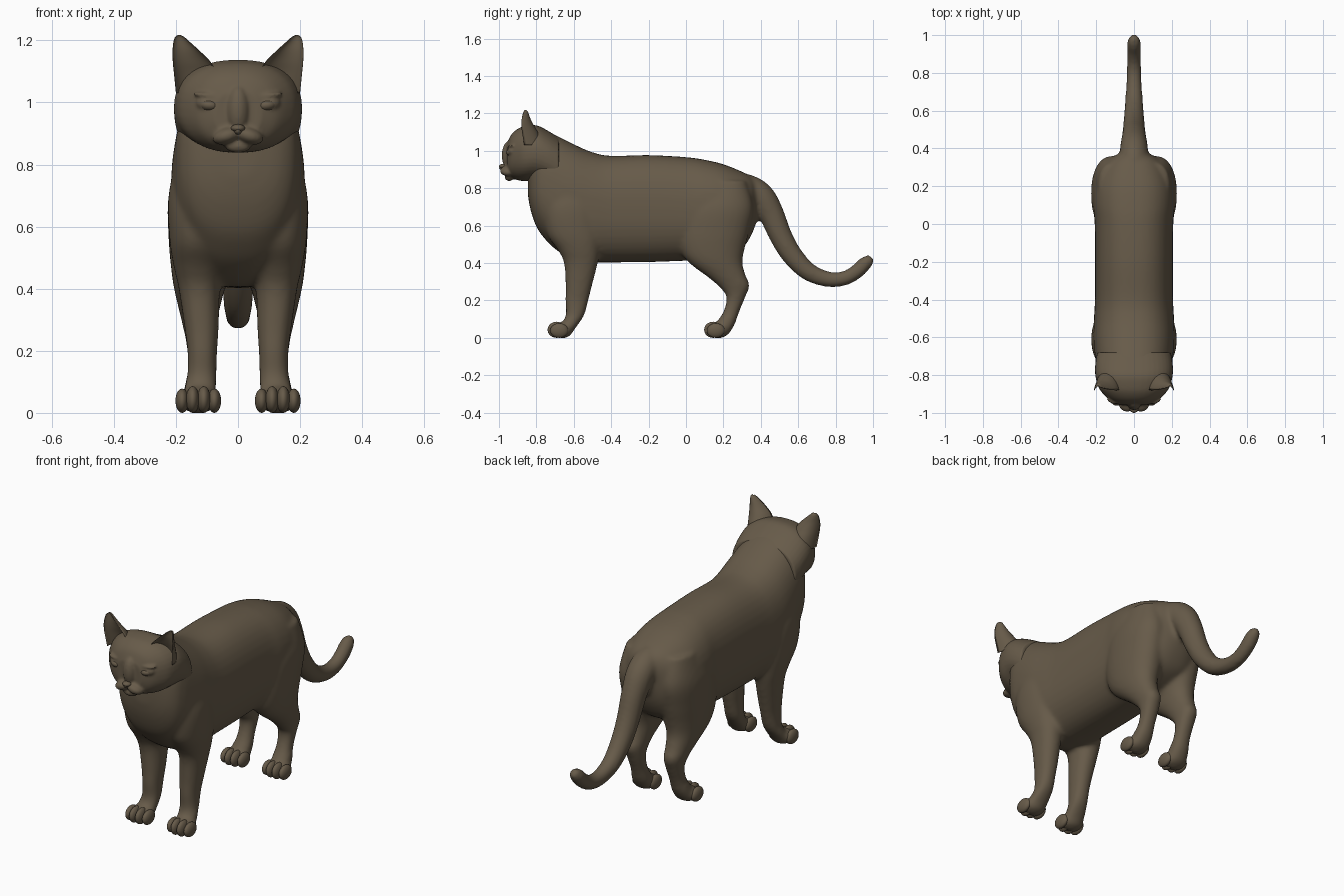
import bpy, bmesh, math
from mathutils import Vector, Matrix

if "Cube" in bpy.data.objects:
    bpy.data.objects.remove(bpy.data.objects["Cube"])

fur = bpy.data.materials.new("brown_fur")
fur.diffuse_color = (0.135, 0.104, 0.067, 1)
fur.use_nodes = True
fur.node_tree.nodes["Principled BSDF"].inputs["Base Color"].default_value = fur.diffuse_color


def spline(rows, k=5):
    """Catmull-Rom refinement of a short table of stations."""
    out = []
    for i in range(len(rows) - 1):
        quad = [rows[max(i - 1, 0)], rows[i], rows[i + 1], rows[min(i + 2, len(rows) - 1)]]
        for j in range(k):
            t = j / k
            out.append([0.5 * (2 * b + (c - a) * t + (2 * a - 5 * b + 4 * c - d) * t * t
                               + (3 * b - a - 3 * c + d) * t ** 3) for a, b, c, d in zip(*quad)])
    return out + [list(rows[-1])]


def loft(bm, rings, power=2.0, n=32, scoop=None):
    """Skin through superellipse rings (centre, u, v); scoop folds the front half back."""
    def sp(a):
        return math.copysign(abs(a) ** (2 / power), a)
    loops = []
    for c, u, v in rings:
        loop = []
        for i in range(n):
            a = 2 * math.pi * i / n
            s = sp(math.sin(a))
            if scoop and s < 0:
                s *= -scoop
            loop.append(bm.verts.new(Vector(c) + Vector(u) * sp(math.cos(a)) + Vector(v) * s))
        loops.append(loop)
    for a, b in zip(loops, loops[1:]):
        for i in range(n):
            bm.faces.new((a[i], a[(i + 1) % n], b[(i + 1) % n], b[i]))
    bm.faces.new(loops[0])
    bm.faces.new(loops[-1])


def loft_y(bm, rows, power):
    """Stations along the body: y, top z, bottom z, half width."""
    loft(bm, [((0, y, (t + b) / 2), (w, 0, 0), (0, 0, (t - b) / 2))
              for y, t, b, w in spline(rows)], power, 40)


def loft_z(bm, rows, side, power=2.2):
    """Stations up a leg: z, front y, back y, inner x, outer x."""
    loft(bm, [((side * (i + o) / 2, (f + b) / 2, z), ((o - i) / 2, 0, 0), (0, (b - f) / 2, 0))
              for z, f, b, i, o in spline(rows)], power)


def ball(bm, loc, radii, tilt=0):
    m = Matrix.Translation(loc) @ Matrix.Rotation(tilt, 4, 'Y') @ Matrix.Diagonal((*radii, 1))
    bmesh.ops.create_uvsphere(bm, u_segments=28, v_segments=16, radius=1, matrix=m)


def finish(bm, name, voxel=0, relax=0):
    bmesh.ops.recalc_face_normals(bm, faces=bm.faces)
    for f in bm.faces:
        f.smooth = True
    me = bpy.data.meshes.new(name)
    bm.to_mesh(me)
    bm.free()
    me.materials.append(fur)
    ob = bpy.data.objects.new(name, me)
    bpy.context.collection.objects.link(ob)
    if voxel:
        r = ob.modifiers.new("blend", 'REMESH')
        r.mode, r.voxel_size, r.use_smooth_shade = 'VOXEL', voxel, True
        s = ob.modifiers.new("relax", 'SMOOTH')
        s.factor, s.iterations = 0.5, relax
    return ob


# body: torso, legs and tail blended into one skin
bm = bmesh.new()
loft_y(bm, [(-.845, .93, .76, .06), (-.83, .98, .68, .13), (-.80, 1.07, .595, .175),
            (-.76, 1.105, .535, .195), (-.70, 1.085, .475, .207), (-.60, 1.035, .415, .216),
            (-.50, .992, .403, .212), (-.40, .973, .403, .207), (-.20, .977, .405, .206),
            (0, .966, .412, .208), (.10, .952, .415, .217), (.20, .928, .43, .212),
            (.30, .888, .48, .175), (.35, .86, .55, .125), (.38, .83, .63, .06)], 2.4)

FRONT = [(.015, -.70, -.62, .075, .18), (.06, -.675, -.585, .07, .178), (.12, -.643, -.545, .069, .164),
         (.20, -.645, -.522, .067, .163), (.28, -.644, -.502, .062, .173), (.40, -.652, -.472, .058, .191),
         (.47, -.685, -.46, .045, .207), (.56, -.745, -.45, .03, .221), (.70, -.76, -.47, .03, .224),
         (.85, -.72, -.52, .05, .19)]
HIND = [(.015, .14, .225, .075, .18), (.07, .155, .26, .07, .176), (.14, .20, .285, .076, .162),
        (.22, .216, .318, .073, .166), (.28, .17, .34, .068, .178), (.33, .11, .32, .06, .19),
        (.40, .018, .302, .042, .206), (.47, -.03, .312, .02, .216), (.57, -.045, .338, .01, .224),
        (.70, -.02, .36, .01, .224), (.84, .08, .32, .04, .185)]
for s in (1, -1):
    loft_z(bm, FRONT, s)
    loft_z(bm, HIND, s)
    for py in (-.66, .175):
        ball(bm, (s * .128, py, .041), (.067, .056, .043))

path = spline([(.25, .81, .07), (.33, .795, .078), (.40, .75, .077), (.455, .665, .068), (.505, .548, .061),
               (.565, .445, .056), (.65, .357, .049), (.75, .315, .042), (.84, .316, .039),
               (.91, .352, .039), (.955, .395, .038), (.983, .42, .028), (.997, .433, .008)])
rings = []
for i, (y, z, r) in enumerate(path):
    p, q = path[max(i - 1, 0)], path[min(i + 1, len(path) - 1)]
    t = Vector((0, q[0] - p[0], q[1] - p[1])).normalized()
    rings.append(((0, y, z), (r * .96, 0, 0), (0, -t.z * r, t.y * r)))
loft(bm, rings)
finish(bm, "body", 0.011, 9)

# head: skull, brow, muzzle and chin
bm = bmesh.new()
loft_y(bm, [(-.958, 1.035, .89, .075), (-.935, 1.085, .858, .125), (-.90, 1.117, .843, .163),
            (-.86, 1.132, .838, .19), (-.80, 1.136, .84, .205), (-.74, 1.108, .82, .205),
            (-.68, 1.07, .78, .195)], 2.3)
ball(bm, (0, -.943, .975), (.038, .042, .08))
ball(bm, (0, -.945, .859), (.042, .024, .021))
for s in (1, -1):
    ball(bm, (s * .036, -.95, .893), (.047, .044, .027), s * .3)
    ball(bm, (s * .092, -.926, .996), (.045, .030, .027), s * -.1)
    ball(bm, (s * .09, -.928, 1.022), (.055, .026, .010), s * -.12)
finish(bm, "head", 0.0065, 4)

# nose and eyes
bm = bmesh.new()
ball(bm, (0, -.975, .917), (.023, .025, .013))
ball(bm, (0, -.978, .909), (.012, .021, .013))
finish(bm, "nose")
for s, side in ((1, "left"), (-1, "right")):
    bm = bmesh.new()
    ball(bm, (s * .091, -.928, .991), (.034, .034, .021), s * -.1)
    finish(bm, side + "_eye")

    # ear: crescent section, hollow towards the front
    bm = bmesh.new()
    rows = spline([(1.03, .085, .200, -.865, .10), (1.09, .072, .206, -.875, .088), (1.13, .088, .210, -.88, .07),
                   (1.165, .122, .211, -.879, .05), (1.195, .155, .208, -.873, .033),
                   (1.21, .172, .203, -.868, .022), (1.217, .184, .195, -.864, .01)])
    loft(bm, [((s * (i + o) / 2, y, z), ((o - i) / 2, 0, 0), (0, d, 0)) for z, i, o, y, d in rows],
         scoop=.6)
    finish(bm, side + "_ear")

    # toes on both paws of this side
    for py, name in ((-.692, "front"), (.145, "hind")):
        bm = bmesh.new()
        for k, dx in enumerate((-.052, -.018, .018, .052)):
            back = .014 if k in (0, 3) else 0
            h = .039 if back else .043
            ball(bm, (s * (.128 + dx), py + back, h), (.0215, .048, h))
        finish(bm, f"{side}_{name}_toes")
